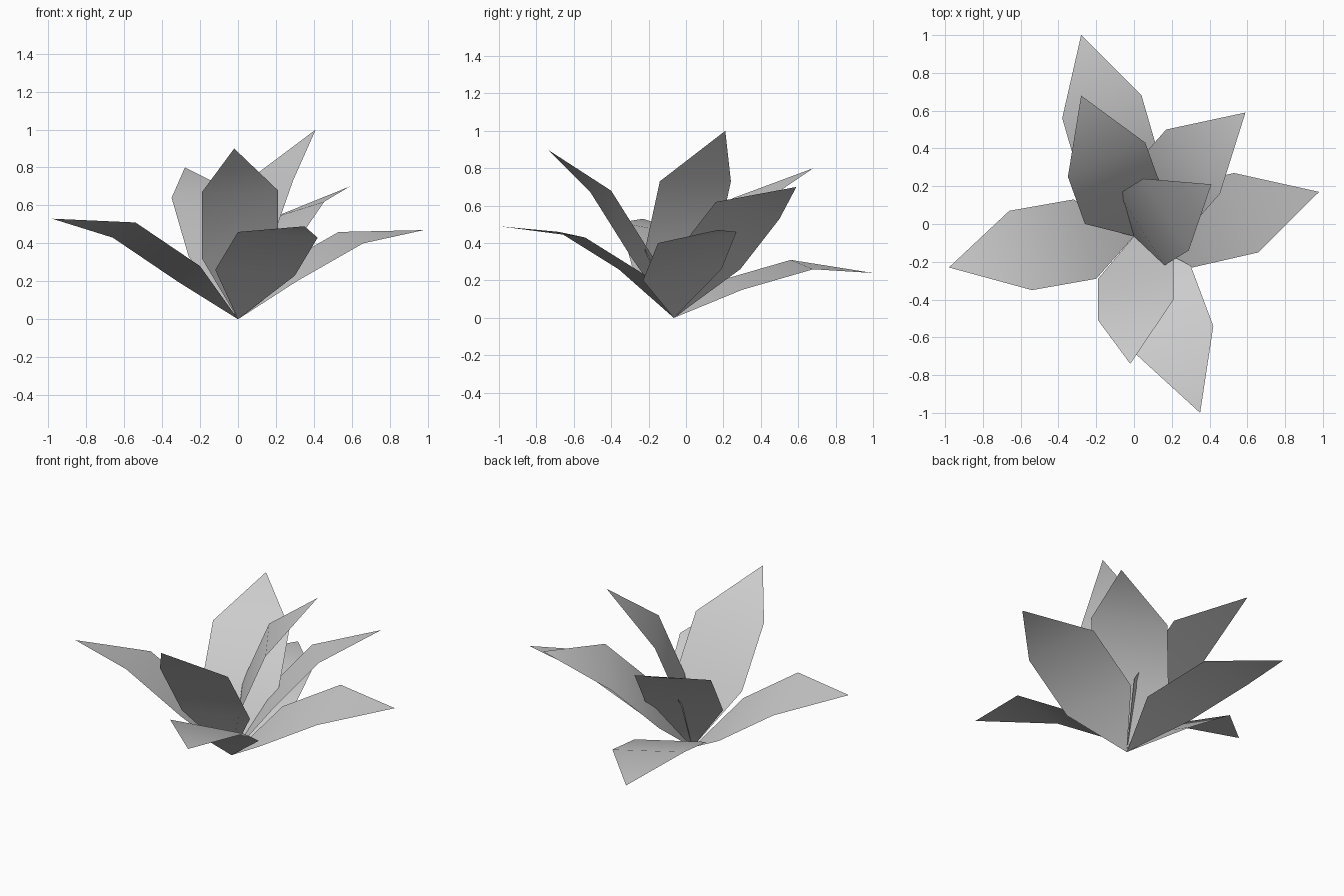
import bpy
import bmesh
from mathutils import Vector

cube = bpy.data.objects.get("Cube")
if cube:
    bpy.data.objects.remove(cube, do_unlink=True)

# One pale grey for every leaf
grey = bpy.data.materials.new("pale_grey")
grey.use_nodes = True
colour = (0.6, 0.6, 0.6, 1)
grey.diffuse_color = colour
grey.node_tree.nodes["Principled BSDF"].inputs["Base Color"].default_value = colour

# All leaves grow from one shared root point
ROOT = Vector((0, -0.065, 0))


def make_leaf(name, lower, upper, across, tip):
    """Bent leaf blade: a pointed base, a straight band and a pointed tip.
    lower and upper lie on one edge; across leads to the opposite edge."""
    lower, upper, across, tip = map(Vector, (lower, upper, across, tip))
    bm = bmesh.new()
    root, low_a, low_b, up_a, up_b, end = [
        bm.verts.new(point)
        for point in (ROOT, lower, lower + across, upper, upper + across, tip)
    ]
    for corners in (
        (root, low_a, low_b),
        (low_a, up_a, up_b, low_b),
        (up_a, end, up_b),
    ):
        bm.faces.new(corners).smooth = True
    mesh = bpy.data.meshes.new(name)
    bm.to_mesh(mesh)
    bm.free()
    mesh.materials.append(grey)
    leaf = bpy.data.objects.new(name, mesh)
    bpy.context.collection.objects.link(leaf)
    return leaf


# Low spreading leaves
make_leaf("back_low_leaf", lower=(.15, .3, .15), upper=(.04, .68, .26),
          across=(-.42, -.12, .05), tip=(-.28, 1, .24))
make_leaf("left_low_leaf", lower=(.31, -.23, .2), upper=(.66, -.15, .4),
          across=(-.13, .42, .06), tip=(.98, .17, .47))
make_leaf("front_low_leaf", lower=(-.12, -.36, .26), upper=(0, -.68, .46),
          across=(.42, .14, -.03), tip=(.35, -1, .49))
make_leaf("right_low_leaf", lower=(-.32, .13, .2), upper=(-.66, .07, .43),
          across=(.12, -.42, .08), tip=(-.98, -.23, .53))

# Steeper inner leaves
make_leaf("back_upright_leaf", lower=(.15, .18, .32), upper=(.06, .43, .63),
          across=(-.41, -.18, .01), tip=(-.28, .68, .8))
make_leaf("back_left_leaf", lower=(.27, -.05, .35), upper=(.455, .16, .62),
          across=(-.285, .34, -.09), tip=(.59, .59, .7))
make_leaf("centre_tall_leaf", lower=(.16, -.22, .36), upper=(.29, -.14, .73),
          across=(-.24, .38, 0), tip=(.41, .21, 1))
make_leaf("front_upright_leaf", lower=(-.19, -.29, .32), upper=(-.19, -.51, .67),
          across=(.4, .11, .01), tip=(-.02, -.74, .9))
